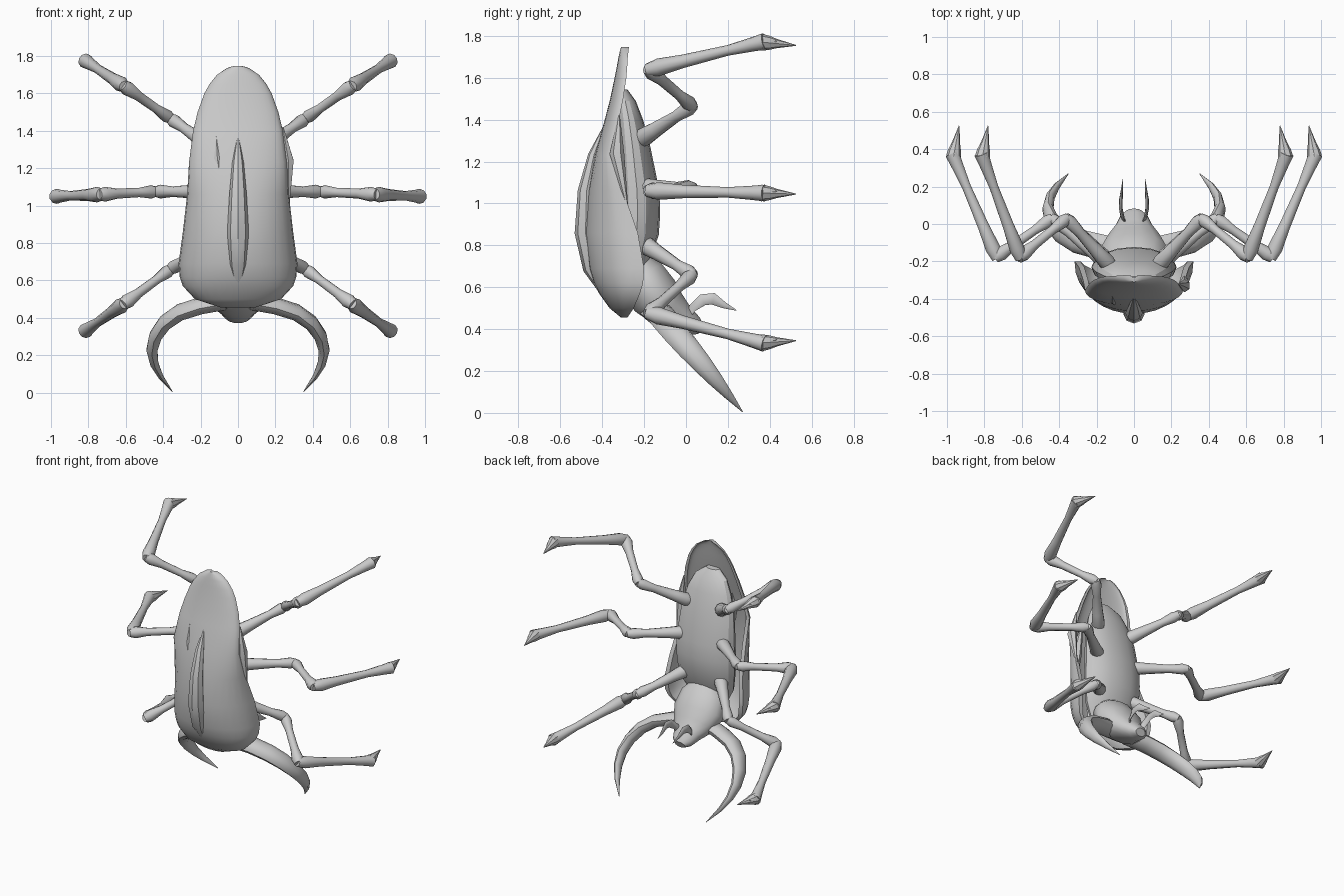
import bpy, bmesh, math
from mathutils import Vector

cube = bpy.data.objects.get("Cube")
if cube:
    bpy.data.objects.remove(cube, do_unlink=True)

grey = bpy.data.materials.new("plain_grey")
grey.use_nodes = True
grey.diffuse_color = (0.6, 0.6, 0.6, 1)
grey.node_tree.nodes["Principled BSDF"].inputs["Base Color"].default_value = (0.6, 0.6, 0.6, 1)


def loft(name, rings, angle=40):
    """Skin a list of closed rings, cap both ends."""
    bm = bmesh.new()
    rows = [[bm.verts.new(p) for p in ring] for ring in rings]
    n = len(rows[0])
    for a, b in zip(rows, rows[1:]):
        for i in range(n):
            j = (i + 1) % n
            bm.faces.new((a[i], a[j], b[j], b[i]))
    bm.faces.new(rows[0][::-1])
    bm.faces.new(rows[-1])
    bmesh.ops.recalc_face_normals(bm, faces=bm.faces)
    mesh = bpy.data.meshes.new(name)
    bm.to_mesh(mesh)
    bm.free()
    mesh.materials.append(grey)
    ob = bpy.data.objects.new(name, mesh)
    bpy.context.collection.objects.link(ob)
    bpy.ops.object.select_all(action='DESELECT')
    ob.select_set(True)
    bpy.context.view_layer.objects.active = ob
    bpy.ops.object.shade_smooth_by_angle(angle=math.radians(angle))


def tube(name, points, radii, ref, sides=10, flat=1.0):
    """Tube through points; radius along ref, radius * flat across it."""
    pts = [Vector(p) for p in points]
    rings = []
    for i, p in enumerate(pts):
        t = (pts[min(i + 1, len(pts) - 1)] - pts[max(i - 1, 0)]).normalized()
        u = Vector(ref)
        u = (u - t * u.dot(t)).normalized()
        v = t.cross(u)
        r = radii[i]
        rings.append([p + u * r * math.cos(k * math.tau / sides)
                      + v * r * flat * math.sin(k * math.tau / sides) for k in range(sides)])
    loft(name, rings)


def sided(points, s):
    return [(x * s, y, z) for x, y, z in points]


# Wing case: hollow domed shell; each row is height, half width, crown, rim
shell = [(1.748, .02, -.31, -.272), (1.735, .06, -.314, -.274), (1.7, .112, -.322, -.278),
         (1.65, .152, -.331, -.281), (1.6, .18, -.341, -.285), (1.5, .216, -.362, -.3),
         (1.4, .24, -.388, -.32), (1.23, .262, -.435, -.355), (1.06, .272, -.465, -.3),
         (.86, .295, -.48, -.23), (.69, .318, -.462, -.2), (.62, .312, -.44, -.205),
         (.57, .295, -.415, -.22), (.5, .23, -.365, -.25), (.455, .09, -.31, -.28)]
rings = []
for z, w, crown, rim in shell:
    ring = []
    for scale, inset, order in ((1, 0, range(17)), (.9, .025, range(16, -1, -1))):
        for k in order:
            a = math.pi * k / 16
            ring.append((w * scale * math.cos(a),
                         rim + (crown - rim + inset) * math.sin(a) ** .9, z))
    rings.append(ring)
loft("wing_case", rings)

# Raised central keel and smaller creases on the wing case
tube("wing_case_keel",
     [(0, -.39, 1.37), (0, -.44, 1.23), (0, -.475, 1.06), (0, -.48, .86), (0, -.45, .69), (0, -.37, .52)],
     [.004, .028, .042, .052, .042, .004], (0, 1, 0), 8, 1.1)
tube("right_wing_crease", [(-.12, -.36, 1.44), (-.11, -.405, 1.25), (-.08, -.445, 1.05)],
     [.003, .025, .003], (0, 1, 0), 6)
tube("left_wing_crease", [(.17, -.34, 1.38), (.19, -.375, 1.15), (.17, -.425, .85)],
     [.003, .035, .003], (0, 1, 0), 6)
tube("left_wing_edge", [(.24, -.32, 1.42), (.27, -.33, 1.24), (.27, -.28, .98)],
     [.004, .035, .004], (0, 1, 0), 6, .9)

# Belly: each row is height, half width, back surface; bulges away from the shell
belly = [(1.545, .05, -.28), (1.49, .125, -.24), (1.4, .17, -.205), (1.27, .205, -.17), (1.06, .225, -.127),
         (.95, .228, -.123), (.85, .225, -.13), (.72, .2, -.175), (.6, .13, -.23)]
rings = []
for z, w, back in belly:
    inner = min(back - .04, -.34)
    middle, depth = (back + inner) / 2, (back - inner) / 2
    rings.append([(w * math.cos(k * math.tau / 16),
                   middle + depth * math.sin(k * math.tau / 16), z) for k in range(16)])
loft("belly", rings, 25)

# Head with tapering snout
tube("head",
     [(0, -.25, .74), (0, -.21, .66), (0, -.15, .56), (0, -.08, .49), (0, -.01, .445), (0, .04, .415), (0, .07, .4)],
     [.09, .165, .185, .15, .1, .075, .04], (1, 0, 0), 14, .67)

for side, s in (("left", 1), ("right", -1)):
    # Curved jaw, straight when seen from the side
    jaw = [(.06, -.15, .49), (.2, -.118, .465), (.31, -.09, .43), (.39, -.045, .375), (.44, .015, .305),
           (.46, .08, .23), (.448, .143, .155), (.412, .202, .085), (.35, .27, .005)]
    tube(side + "_jaw", sided(jaw, s), [.07, .07, .068, .063, .056, .047, .036, .022, .002],
         (0, 1, .2), 10, .64)

    # Antenna
    feeler = [(.04, 0, .44), (.06, .03, .5), (.07, .08, .54), (.07, .13, .545), (.065, .18, .515), (.06, .24, .49)]
    tube(side + "_antenna", sided(feeler, s), [.015, .022, .028, .028, .016, .002], (0, .3, 1), 8, .35)

    # Legs: hip, elbow, knee, ankle, claw tip
    legs = {
        "rear": [(.13, -.22, 1.305), (.36, .03, 1.465), (.61, -.175, 1.64), (.81, .36, 1.77), (.78, .525, 1.755)],
        "middle": [(.14, -.21, 1.075), (.44, .03, 1.075), (.735, -.175, 1.06), (.965, .36, 1.05), (.935, .525, 1.045)],
        "front": [(.13, -.21, .81), (.36, .03, .66), (.61, -.175, .475), (.81, .36, .335), (.78, .525, .345)],
    }
    for place, joints in legs.items():
        hip, elbow, knee, ankle, tip = [Vector(p) for p in sided(joints, s)]
        label = side + "_" + place
        parts = (("thigh", hip, elbow, (.036, .046, .038, .028, .037, .026)),
                 ("shin", elbow, knee, (.026, .036, .025, .027, .04, .03)),
                 ("foreleg", knee, ankle, (.03, .042, .032, .025, .034, .04)))
        for part, a, b, radii in parts:
            steps = (-.02, .08, .3, .7, .92, 1.03)
            tube(label + "_" + part, [a.lerp(b, f) for f in steps], radii, (0, 0, 1))
        # Foot with a long claw and a short one
        tube(label + "_claw", [ankle, ankle.lerp(tip, .2), ankle.lerp(tip, .45), tip],
             [.04, .035, .022, .002], (0, 0, 1), 8)
        spur = tip.lerp(ankle, .55) + Vector((s * .02, 0, .012))
        tube(label + "_spur", [ankle, ankle.lerp(spur, .4), spur], [.036, .028, .002], (0, 0, 1), 8)
